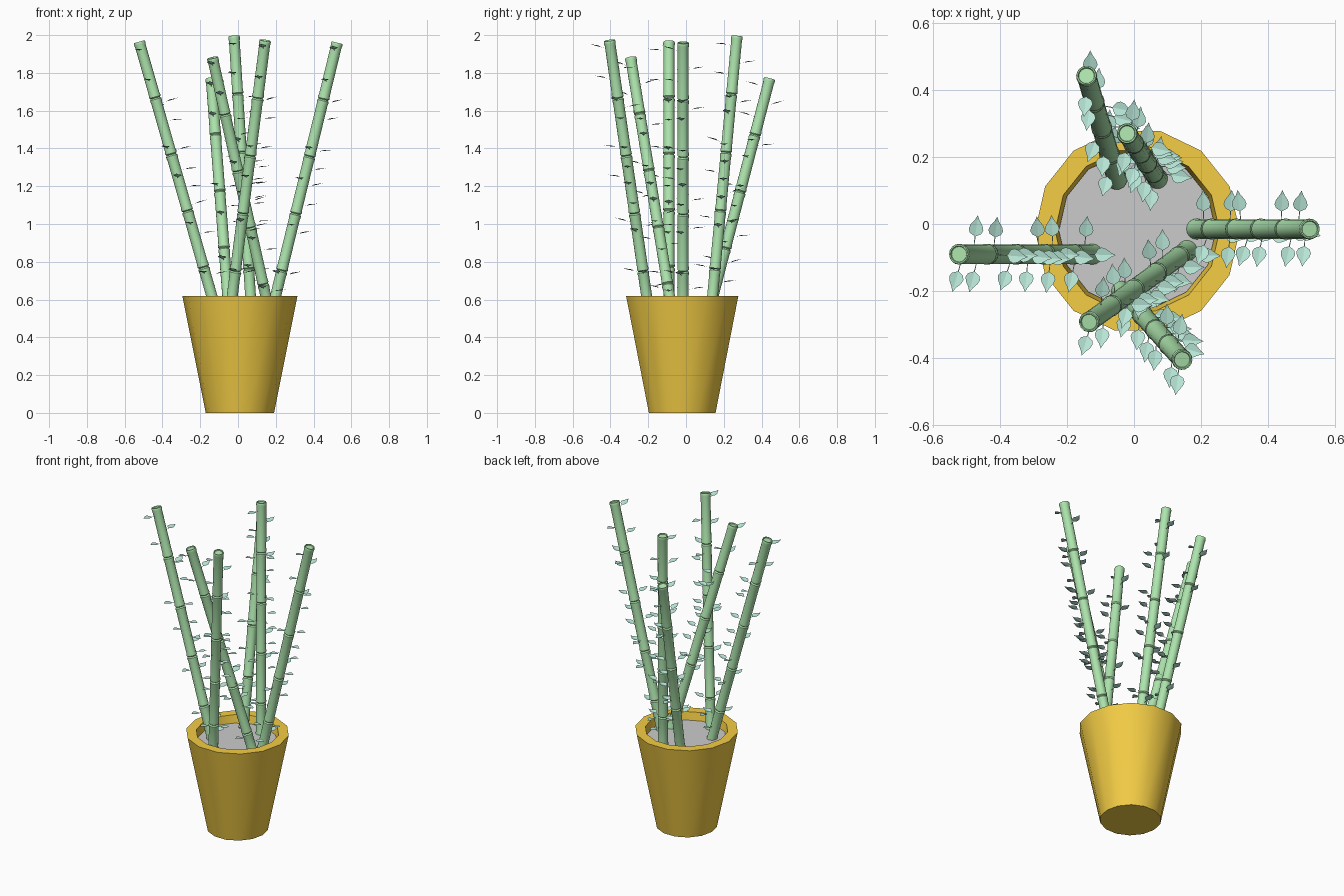
import bpy, bmesh, math, random
from mathutils import Vector, Matrix

if "Cube" in bpy.data.objects:
    bpy.data.objects.remove(bpy.data.objects["Cube"])

random.seed(4)


def material(name, rgb):
    m = bpy.data.materials.new(name)
    m.diffuse_color = (*rgb, 1)
    m.use_nodes = True
    m.node_tree.nodes["Principled BSDF"].inputs["Base Color"].default_value = m.diffuse_color
    return m


TERRACOTTA = material("terracotta", (0.90, 0.61, 0.06))
GREEN = material("stalk_green", (0.42, 0.78, 0.42))
LEAF = material("leaf_green", (0.48, 0.80, 0.68))


def finish(bm, name, mat=None, smooth=True):
    mesh = bpy.data.meshes.new(name)
    bm.to_mesh(mesh)
    bm.free()
    ob = bpy.data.objects.new(name, mesh)
    bpy.context.collection.objects.link(ob)
    if mat:
        mesh.materials.append(mat)
    if smooth:
        bpy.ops.object.select_all(action='DESELECT')
        ob.select_set(True)
        bpy.context.view_layer.objects.active = ob
        bpy.ops.object.shade_smooth_by_angle(angle=math.radians(30))
    return ob


def lathe(profile, sides, matrix):
    """Revolve (radius, height) points about the local z axis, capped at both ends."""
    bm = bmesh.new()
    rings = []
    for r, h in profile:
        rings.append([bm.verts.new(matrix @ Vector((r * math.cos(a), r * math.sin(a), h)))
                      for a in (2 * math.pi * i / sides for i in range(sides))])
    for lo, hi in zip(rings, rings[1:]):
        for i in range(sides):
            j = (i + 1) % sides
            bm.faces.new((lo[i], lo[j], hi[j], hi[i]))
    bm.faces.new(rings[0][::-1])
    bm.faces.new(rings[-1])
    return bm


# Pot with thick rim, and the soil disc inside it
centre = Matrix.Translation((0.01, -0.02, 0))
pot = [(0.181, 0), (0.305, 0.62), (0.245, 0.62), (0.23, 0.54)]
finish(lathe(pot, 14, centre), "pot", TERRACOTTA)
soil = [(0.225, 0.545), (0.234, 0.57)]
finish(lathe(soil, 14, centre), "soil")

SEGMENT = 0.31
R = 0.029


def stalk_profile(length):
    """Jointed cane: flared segment ends, narrow necks and a recessed top."""
    points = []
    top = length
    while top > 0:
        bottom = max(top - SEGMENT, 0)
        points = [(0.025, bottom), (0.031, bottom + 0.006), (0.031, bottom + 0.014),
                  (R, bottom + 0.026), (R, top - 0.026),
                  (0.031, top - 0.014), (0.031, top - 0.006)] + points
        top = bottom - 0.001 if bottom > 0.06 else 0
    return points + [(0.029, length), (0.025, length), (0.023, length - 0.006)]


def add_leaf(bm, pos, heading, tilt):
    """Pointed leaf on a short thin stem, lightly folded along its midrib."""
    outline = [(0.025, 0.001), (0.054, 0.0015), (0.063, 0.017), (0.075, 0.022),
               (0.088, 0.018), (0.103, 0.007)]
    m = (Matrix.Translation(pos) @ Matrix.Rotation(heading, 4, 'Z')
         @ Matrix.Rotation(-tilt, 4, 'Y'))
    mid = [bm.verts.new(m @ Vector((x, 0, 0))) for x, w in outline]
    tip = bm.verts.new(m @ Vector((0.118, 0, 0.002)))
    for s in (1, -1):
        side = [bm.verts.new(m @ Vector((x, s * w, 0.2 * w))) for x, w in outline]
        for i in range(len(mid) - 1):
            f = (mid[i], mid[i + 1], side[i + 1], side[i])
            bm.faces.new(f if s > 0 else f[::-1])
        f = (mid[-1], tip, side[-1])
        bm.faces.new(f if s > 0 else f[::-1])


# Leaf drop below the stalk top, grouped by heading in degrees
LEAVES = {
    -102: (0.05, 0.21, 0.57, 0.73, 0.97, 1.23),
    88: (0.15, 0.36, 0.84, 0.99, 1.31),
    -8: (0.33, 0.42, 0.58, 0.68, 0.77, 0.87, 1.02, 1.24),
}

# Stalks: base point and tip point
STALKS = {
    "left": ((-0.122, -0.09, 0.56), (-0.523, -0.09, 1.965)),
    "right": ((0.185, -0.015, 0.56), (0.525, -0.015, 1.96)),
    "back_left": ((-0.05, 0.128, 0.56), (-0.142, 0.443, 1.77)),
    "back": ((0.07, 0.135, 0.56), (-0.021, 0.27, 1.995)),
    "front_left": ((0.16, -0.078, 0.56), (-0.135, -0.293, 1.88)),
    "front": ((-0.038, -0.2, 0.56), (0.144, -0.405, 1.972)),
}

for name, (base, tip) in STALKS.items():
    base, tip = Vector(base), Vector(tip)
    axis = tip - base
    m = Matrix.Translation(base) @ axis.to_track_quat('Z', 'Y').to_matrix().to_4x4()
    finish(lathe(stalk_profile(axis.length), 16, m), "stalk_" + name, GREEN)

    # Leaves growing from this stalk
    bm = bmesh.new()
    for heading, drops in LEAVES.items():
        for d in drops:
            t = 1 - d / axis.z
            if t > 0.03:
                add_leaf(bm, base + axis * t, math.radians(heading + random.uniform(-8, 8)),
                         math.radians(random.uniform(4, 18)))
    finish(bm, "leaves_" + name, LEAF, smooth=False)
